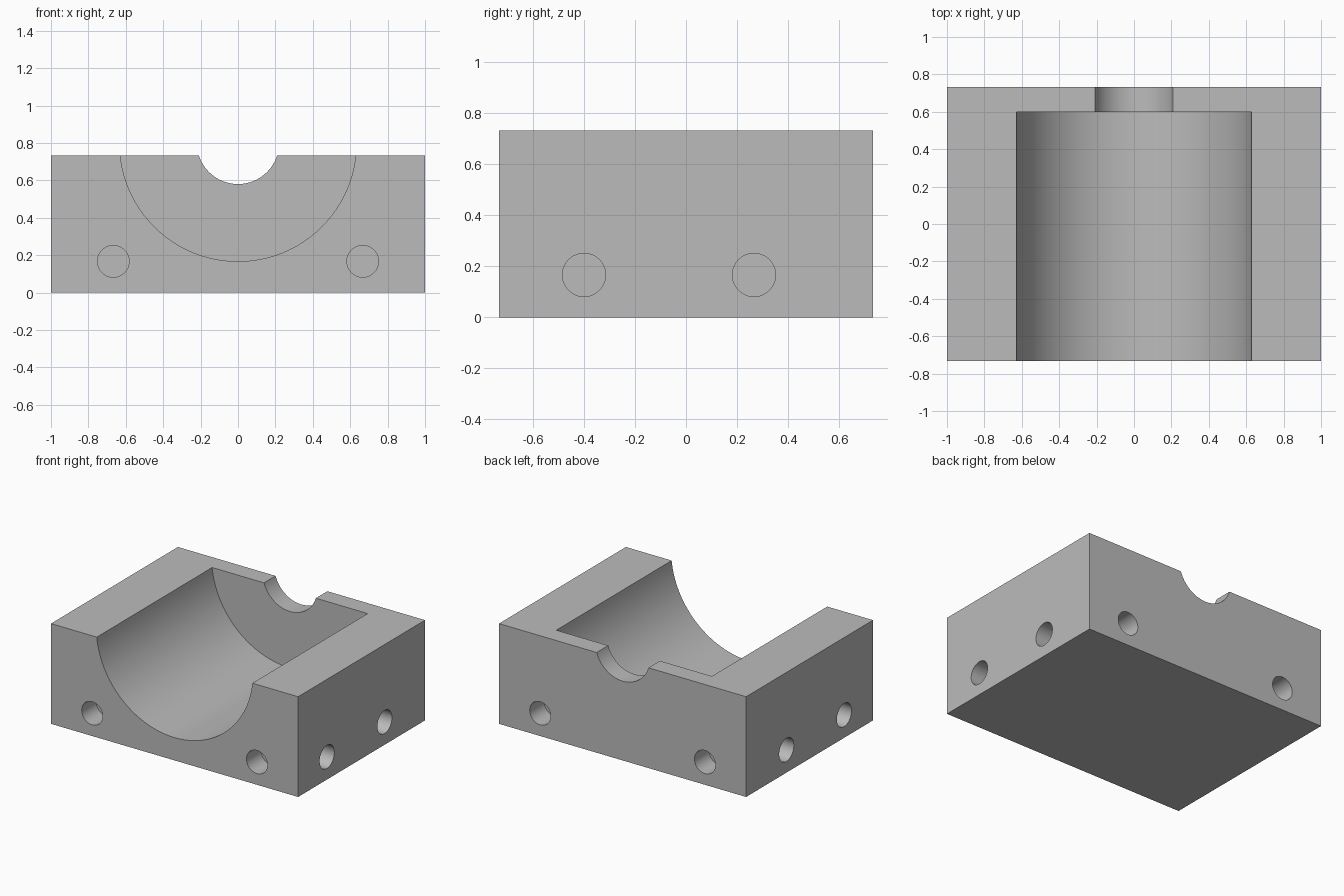
import bpy
import math

cube = bpy.data.objects.get("Cube")
if cube:
    bpy.data.objects.remove(cube, do_unlink=True)

U = 1 / 15                      # base module of the part
W, D, H = 30 * U, 22 * U, 11 * U
AXIS_Z = 12 * U                 # shared axis of both cradles
HOLE_R, HOLE_Z, HOLE_DEPTH = 1.27 * U, 2.5 * U, 2.5 * U

grey = bpy.data.materials.new("plain grey")
grey.use_nodes = True
colour = (0.5, 0.5, 0.5, 1)
grey.diffuse_color = colour
grey.node_tree.nodes["Principled BSDF"].inputs["Base Color"].default_value = colour

# Main block
bpy.ops.mesh.primitive_cube_add(size=1, location=(0, 0, H / 2))
block = bpy.context.object
block.name = "bearing_block"
block.scale = (W, D, H)
bpy.ops.object.transform_apply(location=True, rotation=False, scale=True)
block.data.materials.append(grey)


def cut(name, radius, axis, start, end, centre, sides):
    """Cut a cylinder running from start to end along the x or y axis."""
    mid = (start + end) / 2
    if axis == "x":
        place, turn = (mid, centre[0], centre[1]), (0, math.pi / 2, 0)
    else:
        place, turn = (centre[0], mid, centre[1]), (math.pi / 2, 0, 0)
    bpy.ops.mesh.primitive_cylinder_add(vertices=sides, radius=radius,
                                        depth=abs(end - start),
                                        location=place, rotation=turn)
    cutter = bpy.context.object
    cutter.name = name
    cutter.data.materials.append(grey)
    cutter.hide_render = True
    bpy.context.view_layer.objects.active = block
    mod = block.modifiers.new(name, "BOOLEAN")
    mod.operation = "DIFFERENCE"
    mod.solver = "EXACT"
    mod.object = cutter
    bpy.ops.object.modifier_apply(modifier=mod.name)
    bpy.data.objects.remove(cutter, do_unlink=True)


# Wide cradle open at the front, narrow neck through the back wall
cut("wide_cradle", 9.5 * U, "y", -D, 9 * U, (0, AXIS_Z), 96)
cut("narrow_neck", 3.3 * U, "y", 8 * U, D, (0, AXIS_Z), 64)

# Blind mounting holes on all four sides
for side in (-1, 1):
    for x in (-10 * U, 10 * U):
        cut("end_hole", HOLE_R, "y", side * (D / 2 - HOLE_DEPTH), side * D,
            (x, HOLE_Z), 48)
    for y in (-6 * U, 4 * U):
        cut("side_hole", HOLE_R, "x", side * (W / 2 - HOLE_DEPTH), side * W,
            (y, HOLE_Z), 48)

# Smooth curved walls, crisp edges
bpy.ops.object.select_all(action="DESELECT")
block.select_set(True)
bpy.context.view_layer.objects.active = block
bpy.ops.object.shade_smooth_by_angle(angle=math.radians(30))
